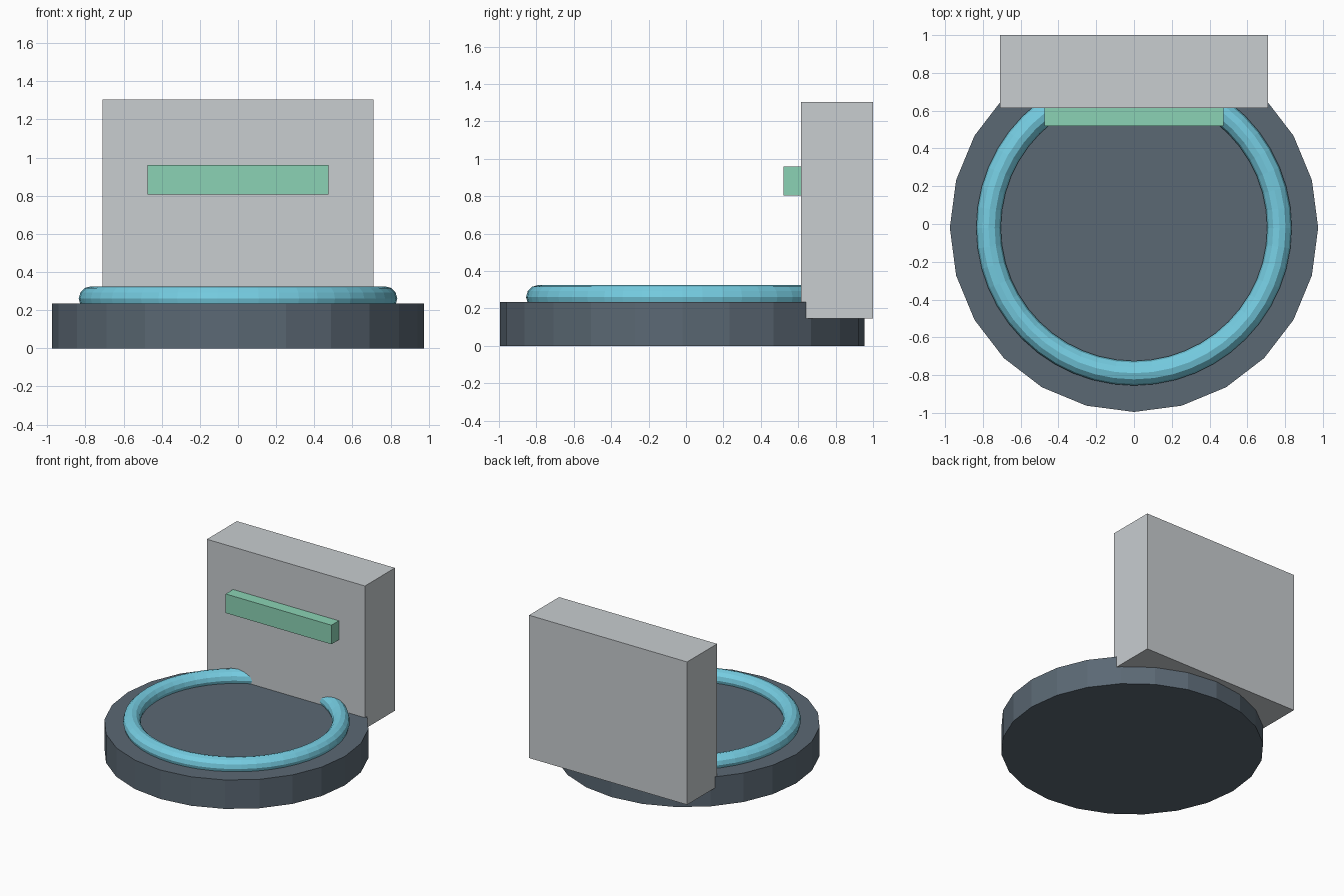
import bpy

cube = bpy.data.objects.get("Cube")
if cube:
    bpy.data.objects.remove(cube, do_unlink=True)


def material(name, color):
    mat = bpy.data.materials.new(name)
    mat.use_nodes = True
    mat.diffuse_color = (*color, 1)
    mat.node_tree.nodes["Principled BSDF"].inputs["Base Color"].default_value = (*color, 1)
    return mat


def finish(name, mat):
    obj = bpy.context.object
    obj.name = name
    obj.data.materials.append(mat)
    return obj


def box(name, mat, low, high):
    centre = [(a + b) / 2 for a, b in zip(low, high)]
    bpy.ops.mesh.primitive_cube_add(size=1, location=centre)
    obj = finish(name, mat)
    obj.scale = [b - a for a, b in zip(low, high)]
    bpy.ops.object.transform_apply(location=False, rotation=False, scale=True)
    return obj


slate = material("slate", (0.105, 0.14, 0.175))
sky_blue = material("sky blue", (0.18, 0.61, 0.76))
pale_grey = material("pale grey", (0.58, 0.61, 0.63))
mint = material("mint green", (0.26, 0.65, 0.46))

CENTRE_Y = -0.02

# Round base
bpy.ops.mesh.primitive_cylinder_add(vertices=24, radius=0.975, depth=0.235,
                                    location=(0, CENTRE_Y, 0.1175))
finish("base", slate)

# Ring half sunk into the base
bpy.ops.mesh.primitive_torus_add(major_segments=48, minor_segments=12, major_radius=0.77,
                                 minor_radius=0.065, location=(0, CENTRE_Y, 0.26))
finish("ring", sky_blue)

# Upright back panel and the bar on its front
box("back_panel", pale_grey, (-0.71, 0.615, 0.145), (0.71, 1.0, 1.305))
box("front_bar", mint, (-0.475, 0.52, 0.805), (0.475, 0.63, 0.96))
